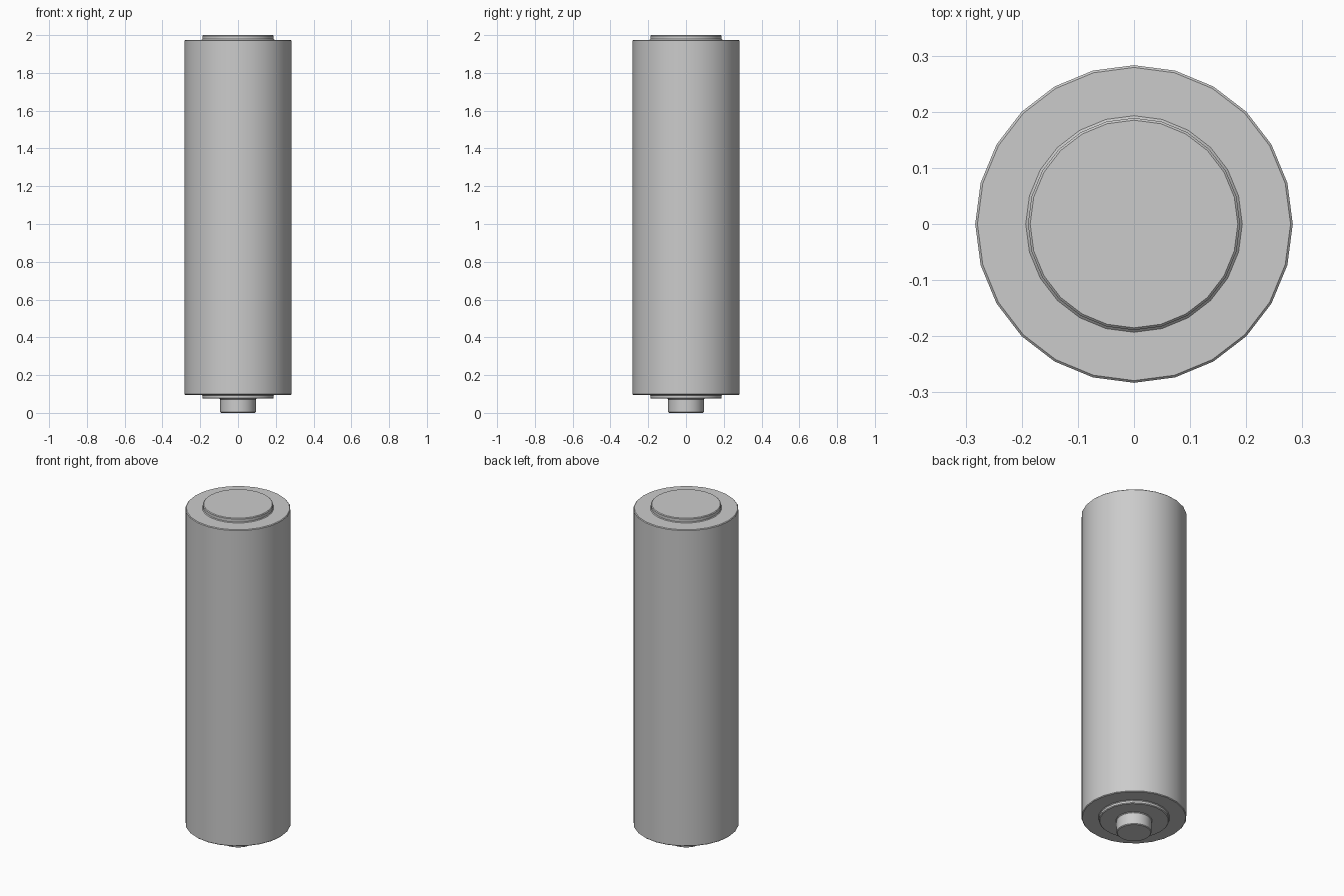
import bpy, bmesh, math

if "Cube" in bpy.data.objects:
    bpy.data.objects.remove(bpy.data.objects["Cube"])

SIDES = 24

# Profile sections (radius, z), bottom to top
terminal = [(0.090, 0.0), (0.094, 0.004), (0.094, 0.071), (0.098, 0.075)]
seal_ring = [(0.185, 0.075), (0.189, 0.079), (0.189, 0.091), (0.193, 0.095)]
casing = [(0.279, 0.095), (0.283, 0.099), (0.283, 1.971), (0.279, 1.975)]
end_plate = [(0.193, 1.975), (0.189, 1.979), (0.189, 1.996), (0.185, 2.0)]


def lathe(name, profile):
    """Closed solid of revolution with n-gon caps."""
    bm = bmesh.new()
    rings = []
    for r, z in profile:
        rings.append([bm.verts.new((r * math.cos(math.tau * i / SIDES),
                                    r * math.sin(math.tau * i / SIDES), z))
                      for i in range(SIDES)])
    for a, b in zip(rings, rings[1:]):
        for i in range(SIDES):
            j = (i + 1) % SIDES
            bm.faces.new((a[i], a[j], b[j], b[i]))
    bm.faces.new(rings[0][::-1])
    bm.faces.new(rings[-1])
    mesh = bpy.data.meshes.new(name)
    bm.to_mesh(mesh)
    bm.free()
    obj = bpy.data.objects.new(name, mesh)
    bpy.context.collection.objects.link(obj)
    return obj


# Whole battery as one continuous turned shell
battery = lathe("battery_cell", terminal + seal_ring + casing + end_plate)
bpy.context.view_layer.objects.active = battery
battery.select_set(True)
bpy.ops.object.shade_smooth_by_angle(angle=math.radians(30))
